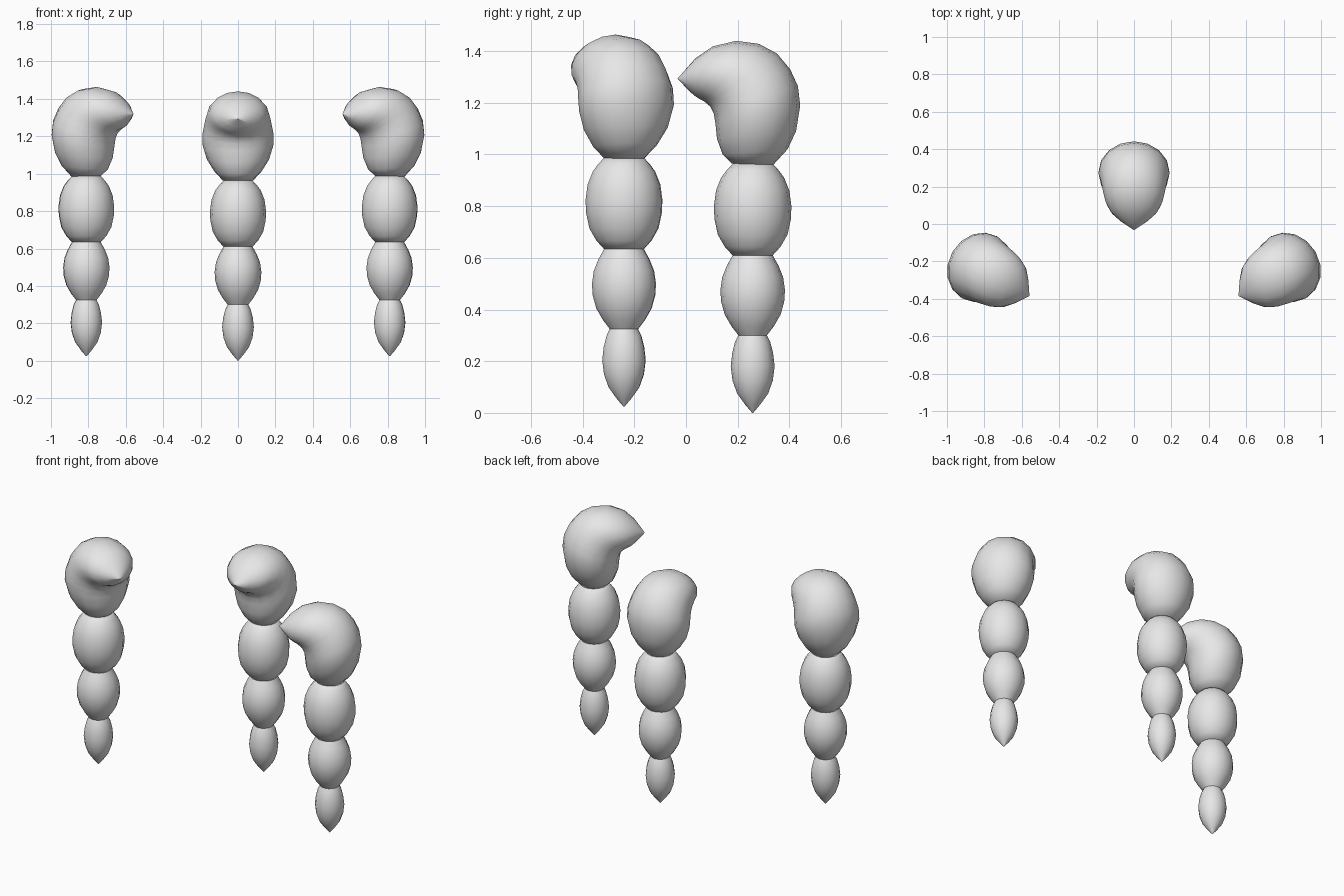
import bpy, bmesh, math
from mathutils import Matrix, Vector

if "Cube" in bpy.data.objects:
    bpy.data.objects.remove(bpy.data.objects["Cube"])

grey = bpy.data.materials.new("light_grey")
grey.diffuse_color = (0.8, 0.8, 0.8, 1)
grey.use_nodes = True
grey.node_tree.nodes["Principled BSDF"].inputs["Base Color"].default_value = grey.diffuse_color
SIDES = 16

# Head sections: inner (y, z), outer (y, z), half width; inner side faces -y
HEAD = [
    ((-.080, .965), (.080, .960), .080),
    ((-.116, 1.00), (.135, 1.02), .125),
    ((-.138, 1.06), (.168, 1.09), .166),
    ((-.144, 1.12), (.184, 1.19), .190),
    ((-.151, 1.16), (.175, 1.265), .190),
    ((-.164, 1.185), (.145, 1.33), .181),
    ((-.176, 1.196), (.095, 1.39), .174),
    ((-.190, 1.207), (.025, 1.428), .166),
    ((-.206, 1.215), (-.065, 1.440), .153),
    ((-.226, 1.228), (-.155, 1.418), .126),
    ((-.252, 1.252), (-.222, 1.372), .078),
    ((-.290, 1.293), (-.288, 1.297), .003),
]

# Segment profiles: (radius, z)
SEGMENTS = {
    "upper_segment": [(.078, .61), (.108, .643), (.135, .69), (.148, .75), (.150, .80),
                      (.142, .86), (.122, .91), (.100, .94), (.076, .965)],
    "middle_segment": [(.055, .30), (.082, .335), (.108, .38), (.122, .43), (.125, .475),
                       (.118, .525), (.100, .57), (.076, .613)],
    "tip_segment": [(.002, 0), (.030, .033), (.060, .075), (.078, .125), (.085, .18),
                    (.079, .232), (.068, .275), (.054, .303)],
}


def loft(name, sections, place):
    """Skin elliptical rings, each given as centre, half axis and half width."""
    bm = bmesh.new()
    rings = []
    for centre, axis, width in sections:
        ring = []
        for i in range(SIDES):
            a = math.tau * i / SIDES
            p = centre + axis * math.sin(a) + Vector((width * math.cos(a), 0, 0))
            ring.append(bm.verts.new(place @ p))
        rings.append(ring)
    for low, high in zip(rings, rings[1:]):
        for i in range(SIDES):
            j = (i + 1) % SIDES
            bm.faces.new((low[i], low[j], high[j], high[i]))
    bm.faces.new(rings[0][::-1])
    bm.faces.new(rings[-1])
    bmesh.ops.recalc_face_normals(bm, faces=bm.faces)
    mesh = bpy.data.meshes.new(name)
    bm.to_mesh(mesh)
    bm.free()
    mesh.materials.append(grey)
    ob = bpy.data.objects.new(name, mesh)
    bpy.context.collection.objects.link(ob)
    bpy.ops.object.select_all(action='DESELECT')
    ob.select_set(True)
    bpy.context.view_layer.objects.active = ob
    bpy.ops.object.shade_smooth_by_angle(angle=math.radians(50))


def build_leg(prefix, x, y, z, turn):
    place = Matrix.Translation((x, y, z)) @ Matrix.Rotation(math.radians(turn), 4, 'Z')
    # Hooked head
    head = []
    for inner, outer, width in HEAD:
        a, b = Vector((0, *inner)), Vector((0, *outer))
        head.append(((a + b) / 2, (b - a) / 2, width))
    loft(prefix + "_head", head, place)
    # Bulging segments below it
    for name, profile in SEGMENTS.items():
        loft(prefix + "_" + name,
             [(Vector((0, 0, h)), Vector((0, r, 0)), r) for r, h in profile], place)


# One rear leg and a mirrored front pair
build_leg("rear_leg", 0, .258, 0, 0)
for side, sign in (("left", -1), ("right", 1)):
    build_leg(side + "_front_leg", sign * .811, -.24, .024, -sign * 60)
